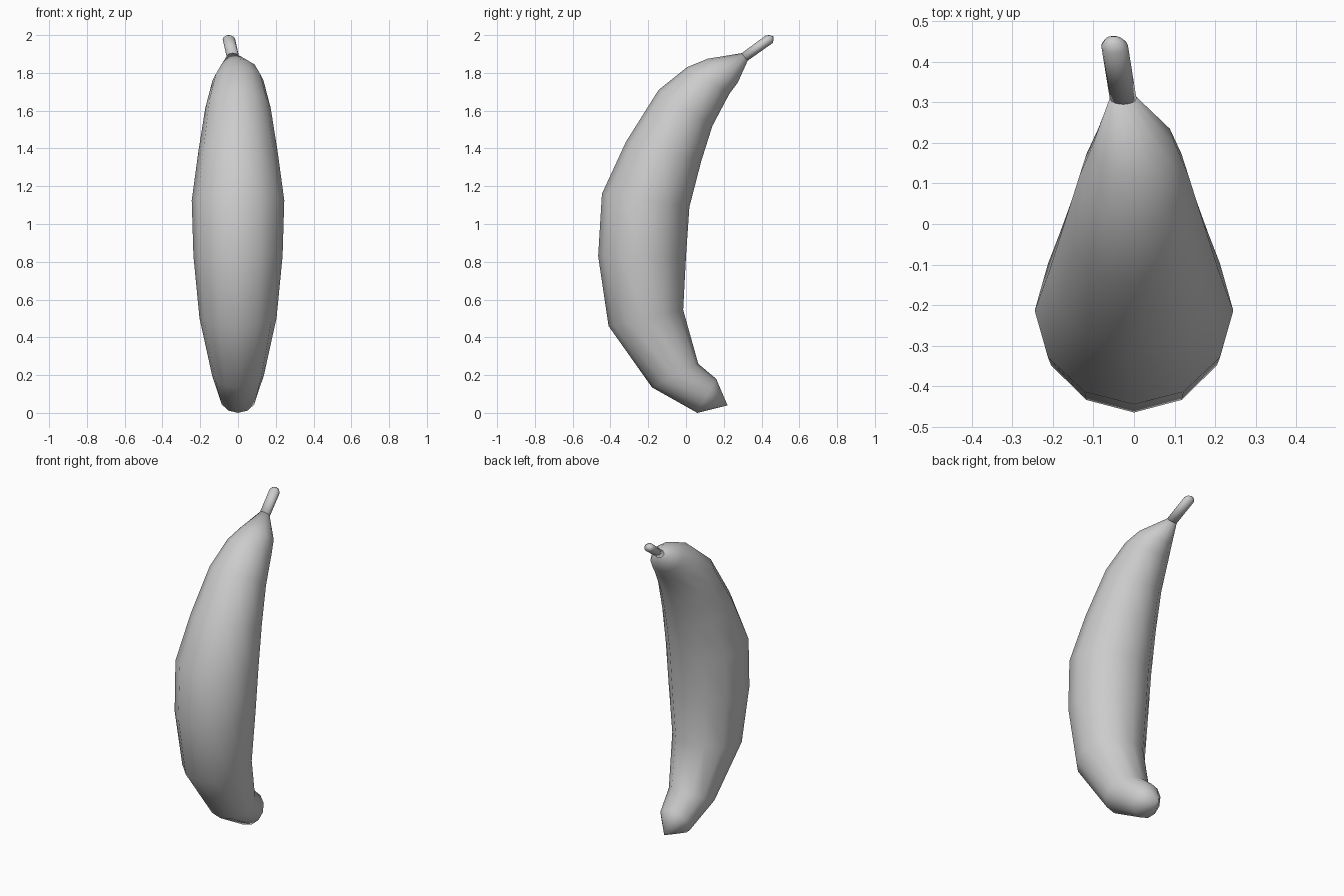
import bpy, bmesh, math
from mathutils import Vector

if "Cube" in bpy.data.objects:
    bpy.data.objects.remove(bpy.data.objects["Cube"])

SIDES = 12


def loft(name, rings, start=None, end=None):
    """Skin 12-sided rings given as (x centre, half width, outer (y,z), inner (y,z))."""
    bm = bmesh.new()
    loops = []
    for cx, rx, outer, inner in rings:
        o, i = Vector((cx, *outer)), Vector((cx, *inner))
        c, v = (o + i) / 2, (o - i) / 2
        loop = []
        for k in range(SIDES):
            a = 2 * math.pi * k / SIDES
            loop.append(bm.verts.new(c + Vector((rx * math.cos(a), 0, 0)) + v * math.sin(a)))
        loops.append(loop)
    for a, b in zip(loops, loops[1:]):
        for k in range(SIDES):
            n = (k + 1) % SIDES
            bm.faces.new((a[k], a[n], b[n], b[k]))
    # close each end with a point or a flat cap
    for loop, tip in ((loops[0], start), (loops[-1], end)):
        if tip:
            p = bm.verts.new(tip)
            for k in range(SIDES):
                bm.faces.new((loop[k], loop[(k + 1) % SIDES], p))
        else:
            bm.faces.new(loop)
    bmesh.ops.recalc_face_normals(bm, faces=bm.faces[:])
    for f in bm.faces:
        f.smooth = True
    me = bpy.data.meshes.new(name)
    bm.to_mesh(me)
    bm.free()
    ob = bpy.data.objects.new(name, me)
    bpy.context.collection.objects.link(ob)
    return ob


# curved fruit body, from the pointed lower end up to the neck
loft("fruit_body", [
    (0, 0.10, (0.06, 0.00), (0.16, 0.18)),
    (0, 0.137, (-0.18, 0.135), (0.065, 0.26)),
    (0, 0.204, (-0.41, 0.46), (-0.015, 0.545)),
    (0, 0.236, (-0.465, 0.83), (0.0, 0.83)),
    (0, 0.245, (-0.445, 1.16), (0.018, 1.09)),
    (0, 0.210, (-0.318, 1.435), (0.08, 1.33)),
    (0, 0.173, (-0.145, 1.71), (0.14, 1.52)),
    (0, 0.135, (0.005, 1.83), (0.23, 1.69)),
    (0, 0.102, (0.115, 1.875), (0.275, 1.75)),
    (-0.028, 0.031, (0.298, 1.905), (0.328, 1.868)),
], start=(0, 0.22, 0.04))

# leaning stem with a rounded top
loft("stem", [
    (-0.027, 0.033, (0.293, 1.903), (0.327, 1.865)),
    (-0.048, 0.033, (0.422, 1.998), (0.459, 1.958)),
    (-0.050, 0.022, (0.443, 2.00), (0.464, 1.975)),
], end=(-0.051, 0.462, 1.993))
